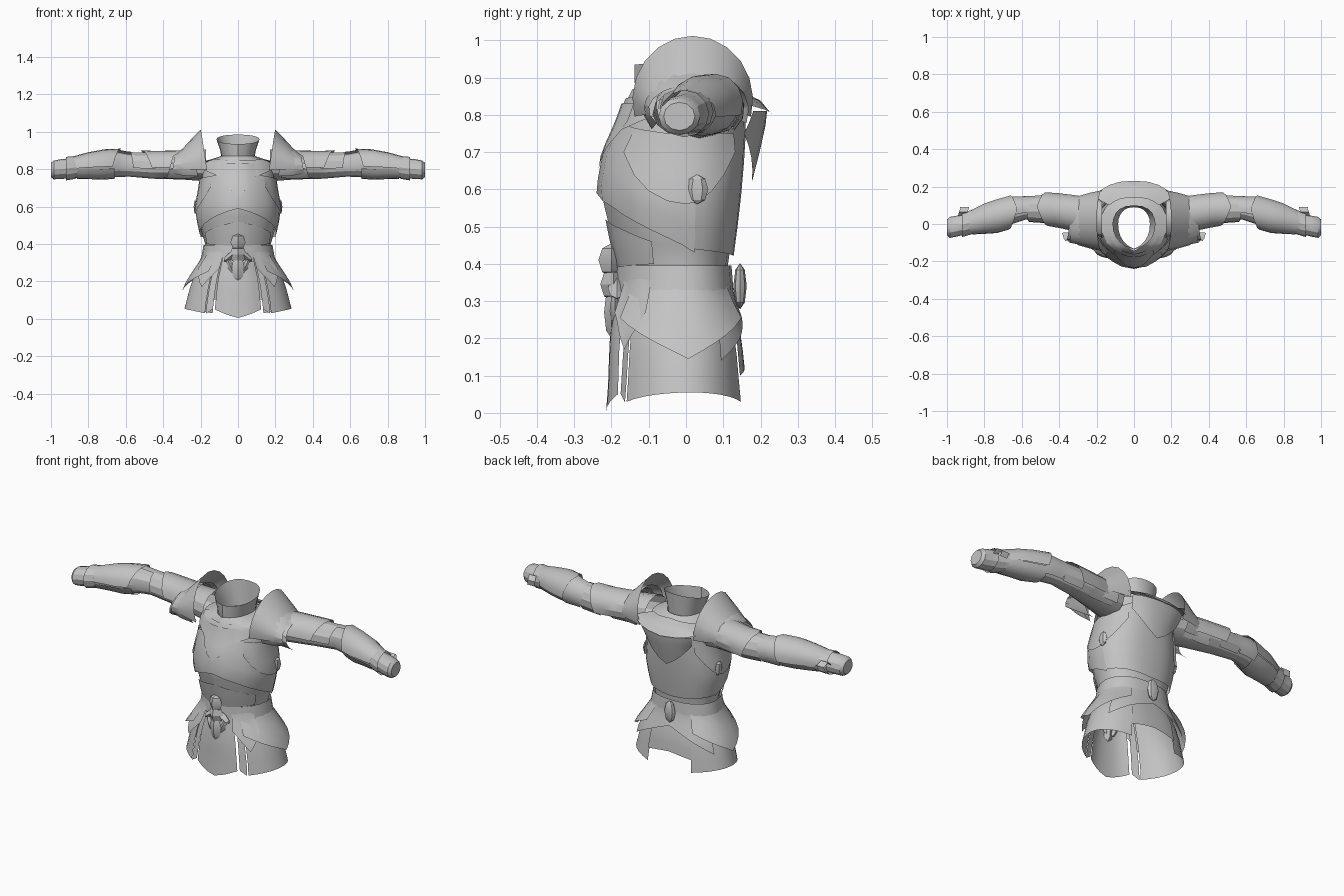
import bpy, bmesh
from math import sin, cos, pi, radians, copysign
from mathutils import Matrix, Vector

if "Cube" in bpy.data.objects:
    bpy.data.objects.remove(bpy.data.objects["Cube"])

steel = bpy.data.materials.new("grey_steel")
steel.use_nodes = True
GREY = (0.55, 0.55, 0.55, 1)
steel.diffuse_color = GREY
steel.node_tree.nodes["Principled BSDF"].inputs["Base Color"].default_value = GREY


def finish(name, bm, mirror=False):
    me = bpy.data.meshes.new(name)
    bm.to_mesh(me)
    bm.free()
    me.materials.append(steel)
    me.shade_smooth()
    me.set_sharp_from_angle(angle=radians(28))
    ob = bpy.data.objects.new(name, me)
    bpy.context.collection.objects.link(ob)
    if mirror:
        ob.modifiers.new("Mirror", "MIRROR").use_mirror_merge = False
    return ob


def sheet(name, rows, closed=False, mirror=False, cap=False):
    """Skin a grid of points; closed joins each row into a ring."""
    bm = bmesh.new()
    grid = [[bm.verts.new(p) for p in row] for row in rows]
    n = len(grid[0])
    for r0, r1 in zip(grid, grid[1:]):
        for i in range(n if closed else n - 1):
            j = (i + 1) % n
            bm.faces.new((r0[i], r0[j], r1[j], r1[i]))
    if cap:
        bm.faces.new(grid[-1])
    bmesh.ops.recalc_face_normals(bm, faces=bm.faces)
    return finish(name, bm, mirror)


def sample(table, k):
    """Read a table of (key, values...) rows with linear blending."""
    if k <= table[0][0]:
        return table[0][1:]
    for a, b in zip(table, table[1:]):
        if k <= b[0]:
            t = (k - a[0]) / (b[0] - a[0])
            return [u + (v - u) * t for u, v in zip(a[1:], b[1:])]
    return table[-1][1:]


# Body outline: height, half width, front depth, back depth
BODY = [(0, .28, .185, .155), (.05, .28, .18, .15), (.2, .245, .175, .14),
        (.3, .195, .16, .115), (.34, .175, .155, .11), (.38, .17, .155, .11),
        (.45, .19, .175, .12), (.55, .215, .2, .135), (.6, .215, .21, .14),
        (.7, .2, .195, .15), (.78, .195, .16, .155), (.84, .18, .14, .15),
        (.87, .09, .125, .1)]


def ring_point(a, z, w, f, b):
    s, c = sin(a), cos(a)
    ridge = .018 * max(0, c - .93) / .07
    return (w * copysign(abs(s) ** .8, s), -c * (f if c > 0 else b) - ridge, z)


def body(a, z, off=0):
    w, f, b = sample(BODY, z)
    return ring_point(a, z, w + off, f + off, b + off)


def panel(name, mid, half, top, bot, o0, o1, mirror=False, cols=8, rows=5):
    """Plate hugging the body; top and bot give heights for t in -1..1."""
    pts = []
    for r in range(rows + 1):
        v = r / rows
        row = []
        for i in range(cols + 1):
            t = 2 * i / cols - 1
            z = top(t) + (bot(t) - top(t)) * v
            row.append(body(radians(mid + half * t), z, o0 + (o1 - o0) * v))
        pts.append(row)
    return sheet(name, pts, mirror=mirror)


def flat(z, slope=0):
    return lambda t: z + slope * abs(t)


# Torso and collar
turn = [2 * pi * i / 20 for i in range(20)]
sheet("torso", [[body(a, r[0]) for a in turn] for r in BODY if r[0] > .31], closed=True)
sheet("collar", [[ring_point(a, .84, .085, .115, .09) for a in turn],
                 [ring_point(a, .9 - .01 * cos(a), .095, .12, .095) for a in turn],
                 [ring_point(a, .96 - .025 * cos(a), .115, .12, .1) for a in turn]], closed=True)

# Chest, back and waist plates
panel("breastplate", 0, 100, flat(.78, -.04), flat(.59, -.16), .008, .014, cols=16)
panel("backplate", 180, 82, flat(.84, -.1), flat(.42, .02), .006, .012, cols=14)
panel("belly_plate", 0, 60, flat(.52, -.06), flat(.39, .01), .006, .012)
panel("chest_point", 0, 26, flat(.83), flat(.655, .13), .012, .015)
panel("collar_plate_front", 0, 62, flat(.845, .01), flat(.74, .06), .006, .012)
panel("collar_plate_back", 180, 50, flat(.865, -.01), flat(.80, .03), .03, .078)
panel("nape_point", 180, 34, flat(.81), flat(.62, .13), .065, .035)
panel("armpit_plate", 90, 52, flat(.75), lambda t: .56 + .14 * t * t, .01, .018, mirror=True)
panel("belt", 0, 180, flat(.395), flat(.33), .01, .016, cols=20, rows=1)

# Skirt plates
panel("skirt_front", 0, 20, flat(.34), flat(.005, .045), .012, .012)
panel("skirt_strip", 27, 4.5, flat(.34), lambda t: .04 - .012 * t, .0, .01, mirror=True, cols=2)
panel("skirt_side", 95, 62, flat(.34), lambda t: .055 - .025 * t * t, .0, .008, mirror=True, cols=12)
panel("skirt_back", 180, 24, flat(.34), flat(.12, -.02), .004, .012)
panel("hip_plate", 92, 60, flat(.36), flat(.145, .11), .008, .042, mirror=True, cols=10)
panel("front_hip_plate", 38, 19, flat(.36), flat(.17, .1), .016, .034, mirror=True)
panel("back_hip_plate", 152, 28, flat(.36), lambda t: .2 + .06 * t, .012, .024, mirror=True)

# Arms: distance out, centre y, centre z, half depth, half height
ARM = [(.17, .03, .82, .1, .085), (.3, .055, .82, .09, .075), (.45, .08, .815, .07, .066),
       (.58, .08, .82, .056, .06), (.64, .07, .825, .066, .066), (.72, .045, .82, .075, .07),
       (.82, .025, .815, .07, .062), (.9, 0, .805, .055, .053), (.95, -.012, .8, .056, .053),
       (.985, -.018, .796, .056, .05), (1, -.018, .796, .042, .038)]


def arm(x, a, off=0):
    y, z, ry, rz = sample(ARM, x)
    return (x, y + (ry + off) * sin(a), z + (rz + off) * cos(a))


sheet("arm", [[arm(r[0], 2 * pi * i / 12) for i in range(12)] for r in ARM],
      closed=True, mirror=True, cap=True)


def arm_plate(name, x0, x1, mid, half, o0, o1, p0=0, p1=0, cols=8, rows=3):
    """Curved arm guard; p0 and p1 draw the middle of each end to a point."""
    pts = []
    for r in range(rows + 1):
        v = r / rows
        row = []
        for i in range(cols + 1):
            t = 2 * i / cols - 1
            k = 1 - abs(t)
            lo, hi = x0 - p0 * k, x1 + p1 * k
            row.append(arm(lo + (hi - lo) * v, radians(mid + half * t), o0 + (o1 - o0) * v))
        pts.append(row)
    sheet(name, pts, mirror=True)


arm_plate("upper_arm_guard", .28, .46, 10, 105, .006, .022, p1=.06)
arm_plate("upper_arm_band", .44, .56, 20, 120, .008, .012, p1=.02)
arm_plate("elbow_guard", .57, .67, 60, 75, .012, .014, p0=.03, p1=.03)
arm_plate("forearm_guard", .67, .86, 5, 100, .022, .006, p0=.045, p1=.03)
arm_plate("forearm_under_guard", .66, .86, 180, 75, .008, .004)
arm_plate("wrist_cuff", .87, .92, 0, 180, .004, .01, cols=12, rows=1)


# Layered shoulder guards: rings of (x, tip shift, y radius, centre z, z radius)
def shoulder(name, rings, reach, cy=.018, cols=12):
    pts = []
    for x, shift, ry, cz, rz in rings:
        row = []
        for i in range(cols + 1):
            t = 2 * i / cols - 1
            a = radians(reach * t)
            row.append((x + shift * abs(t) ** 1.5, cy + ry * sin(a), cz + rz * cos(a)))
        pts.append(row)
    sheet(name, pts, mirror=True)


shoulder("shoulder_top", [(.2, -.035, .162, .84, .172), (.255, -.03, .15, .83, .125),
                          (.31, -.01, .13, .82, .075)], 105)
shoulder("shoulder_middle", [(.235, -.02, .135, .825, .11), (.29, .0, .13, .82, .095),
                             (.335, .02, .118, .815, .065)], 125)
shoulder("shoulder_lower", [(.26, -.03, .11, .825, .095), (.31, .02, .115, .815, .085),
                            (.345, .04, .12, .805, .072)], 140, cy=.03)


# Faceted ornaments
def gem(name, at, size, sides=4, mirror=False, tilt=0):
    bm = bmesh.new()
    bmesh.ops.create_uvsphere(bm, u_segments=sides, v_segments=4, radius=1)
    turn_m = Matrix.Rotation(tilt, 4, "Y") @ Matrix.Diagonal((*size, 1))
    bm.transform(Matrix.Translation(Vector(at)) @ turn_m)
    finish(name, bm, mirror)


gem("buckle", (0, -.195, .345), (.045, .035, .045))
gem("buckle_pendant", (0, -.2, .27), (.035, .02, .07))
gem("buckle_wing", (.04, -.185, .335), (.018, .025, .045), mirror=True, tilt=-.9)
gem("buckle_tassel", (.038, -.19, .275), (.015, .015, .05), mirror=True, tilt=.4)
gem("belly_boss", (0, -.2, .41), (.04, .035, .045))
gem("back_clasp", (0, .145, .34), (.035, .018, .062), sides=8)
gem("side_clasp", (.225, .03, .6), (.014, .03, .04), sides=6, mirror=True)

# Curled flap behind each hand
sheet("hand_flap", [[(x, .03, .8), (x - .01, .065, .835), (x - .02, .092, .815), (x - .012, .085, .785)]
                    for x in (.9, .945)], mirror=True)
